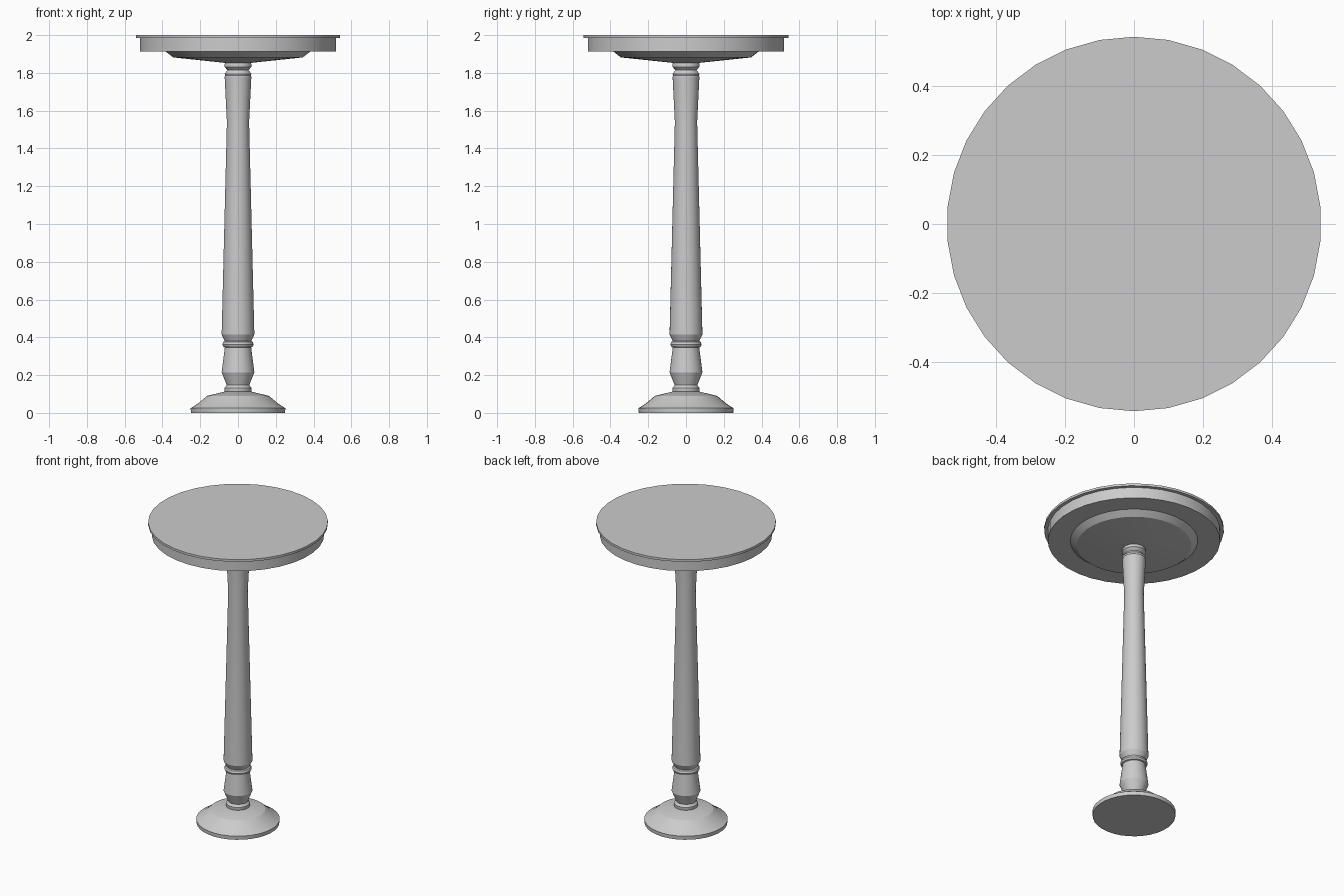
import bpy, bmesh, math

if "Cube" in bpy.data.objects:
    bpy.data.objects.remove(bpy.data.objects["Cube"])


def lathe(name, profile, sides):
    """Spin a (radius, z) profile from bottom to top and cap both ends."""
    bm = bmesh.new()
    rings = []
    for r, z in profile:
        ring = []
        for i in range(sides):
            a = math.pi / 2 + 2 * math.pi * i / sides
            ring.append(bm.verts.new((r * math.cos(a), r * math.sin(a), z)))
        rings.append(ring)
    for low, high in zip(rings, rings[1:]):
        for i in range(sides):
            j = (i + 1) % sides
            bm.faces.new((low[i], low[j], high[j], high[i]))
    bm.faces.new(rings[0][::-1])
    bm.faces.new(rings[-1])
    mesh = bpy.data.meshes.new(name)
    bm.to_mesh(mesh)
    bm.free()
    obj = bpy.data.objects.new(name, mesh)
    bpy.context.collection.objects.link(obj)
    bpy.ops.object.select_all(action='DESELECT')
    obj.select_set(True)
    bpy.context.view_layer.objects.active = obj
    bpy.ops.object.shade_smooth_by_angle(angle=math.radians(25))
    return obj


# Round foot with a thin rim and a domed top
lathe("base", [(0.25, 0), (0.252, 0.025), (0.243, 0.03), (0.21, 0.052),
               (0.165, 0.09), (0.07, 0.113)], 34)

# Turned column: lower ring, vase, middle ring, long shaft, neck rings
lathe("column", [
    (0.068, 0.105), (0.072, 0.115), (0.072, 0.132), (0.06, 0.147),
    (0.087, 0.215), (0.07, 0.347),
    (0.078, 0.35), (0.083, 0.362), (0.078, 0.376), (0.07, 0.38),
    (0.087, 0.415), (0.059, 1.54), (0.071, 1.78),
    (0.068, 1.785), (0.071, 1.795), (0.056, 1.815),
    (0.072, 1.832), (0.072, 1.845), (0.066, 1.856)], 34)

# Shallow dish supporting the top
lathe("top_support", [(0.06, 1.852), (0.345, 1.882), (0.387, 1.915)], 34)

# Apron and thin tabletop
lathe("apron", [(0.52, 1.913), (0.52, 1.985)], 34)
lathe("tabletop", [(0.542, 1.985), (0.542, 2.0)], 34)
